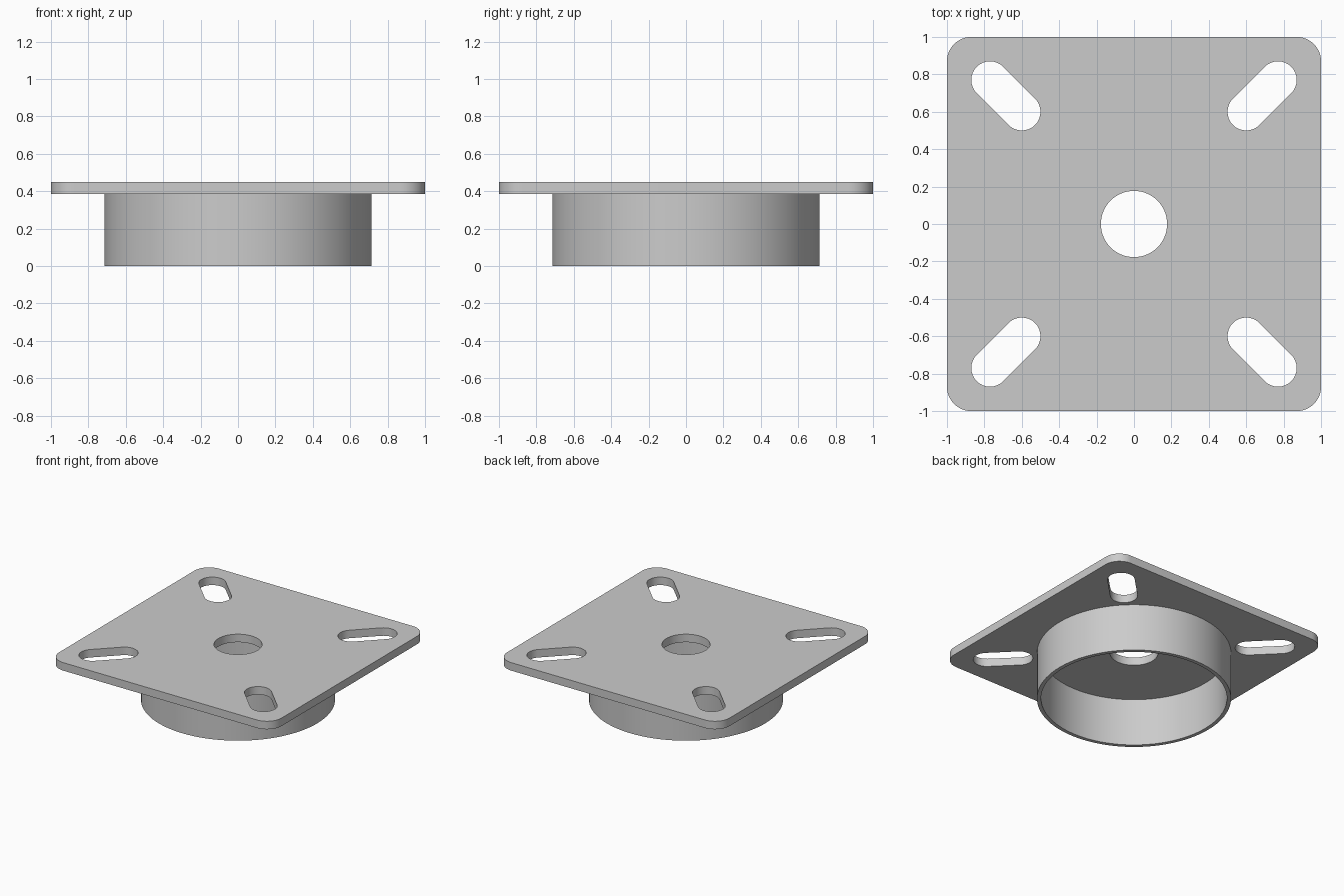
import bpy, bmesh
from math import cos, sin, pi

if "Cube" in bpy.data.objects:
    bpy.data.objects.remove(bpy.data.objects["Cube"])


def arc(cx, cy, r, start, end, n):
    return [(cx + r * cos(start + (end - start) * i / n),
             cy + r * sin(start + (end - start) * i / n)) for i in range(n + 1)]


def circle(r, n):
    return arc(0, 0, r, 0, 2 * pi, n)[:-1]


def slab(name, loops, z0, z1):
    """Extrude an outline with holes (first loop is the outside) from z0 to z1."""
    curve = bpy.data.curves.new(name + "_outline", 'CURVE')
    curve.dimensions = '2D'
    curve.fill_mode = 'BOTH'
    curve.extrude = (z1 - z0) / 2
    for pts in loops:
        s = curve.splines.new('POLY')
        s.points.add(len(pts) - 1)
        for p, (x, y) in zip(s.points, pts):
            p.co = (x, y, 0, 1)
        s.use_cyclic_u = True
    tmp = bpy.data.objects.new(name + "_outline", curve)
    bpy.context.collection.objects.link(tmp)
    bpy.context.view_layer.update()
    mesh = bpy.data.meshes.new_from_object(
        tmp.evaluated_get(bpy.context.evaluated_depsgraph_get()))
    bpy.data.objects.remove(tmp)
    bm = bmesh.new()
    bm.from_mesh(mesh)
    bmesh.ops.remove_doubles(bm, verts=bm.verts, dist=1e-5)
    bmesh.ops.translate(bm, verts=bm.verts, vec=(0, 0, (z0 + z1) / 2))
    bmesh.ops.recalc_face_normals(bm, faces=bm.faces)
    bm.to_mesh(mesh)
    bm.free()
    mesh.name = name
    obj = bpy.data.objects.new(name, mesh)
    bpy.context.collection.objects.link(obj)
    bpy.ops.object.select_all(action='DESELECT')
    obj.select_set(True)
    bpy.context.view_layer.objects.active = obj
    bpy.ops.object.shade_smooth_by_angle()
    return obj


# Mounting plate: rounded square, centre hole, four diagonal slots
R = 0.13
outline, slots = [], []
for k in range(4):
    a = pi / 4 + k * pi / 2
    sx, sy = cos(a) * 2 ** 0.5, sin(a) * 2 ** 0.5
    outline += arc(sx * (1 - R), sy * (1 - R), R, a - pi / 4, a + pi / 4, 12)
    slots.append(arc(sx * 0.77, sy * 0.77, 0.1, a - pi / 2, a + pi / 2, 16)
                 + arc(sx * 0.6, sy * 0.6, 0.1, a + pi / 2, a + 3 * pi / 2, 16))
slab("mounting_plate", [outline, circle(0.177, 64)] + slots, 0.385, 0.45)

# Thin-walled collar under the plate
slab("collar", [circle(0.715, 96), circle(0.685, 96)], 0, 0.385)
